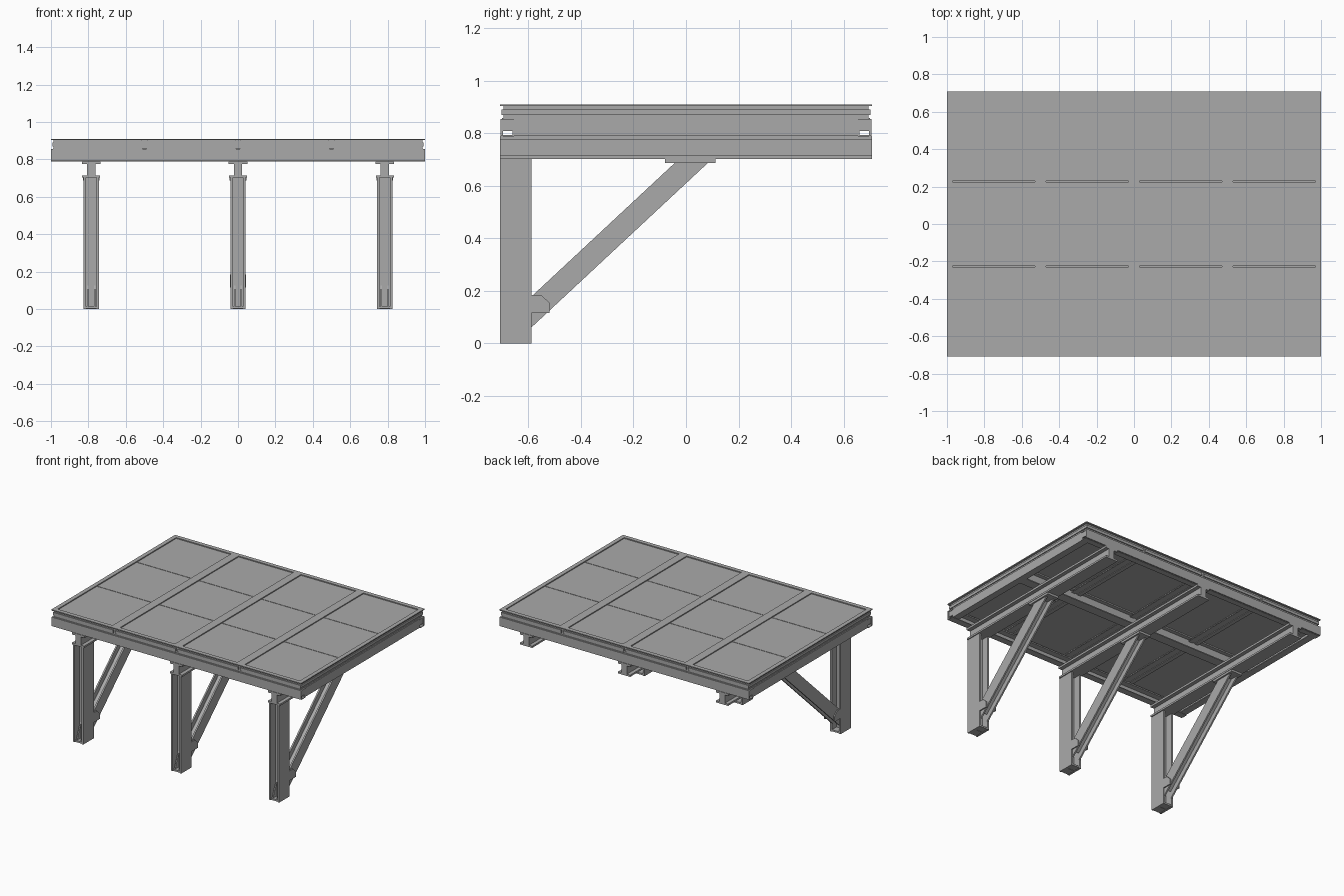
import bpy, bmesh, math
from mathutils import Vector

if "Cube" in bpy.data.objects:
    bpy.data.objects.remove(bpy.data.objects["Cube"])

steel = bpy.data.materials.new("steel_grey")
steel.diffuse_color = (0.4, 0.4, 0.4, 1)
steel.use_nodes = True
steel.node_tree.nodes["Principled BSDF"].inputs["Base Color"].default_value = steel.diffuse_color


def finish(name, bm):
    bmesh.ops.recalc_face_normals(bm, faces=bm.faces)
    me = bpy.data.meshes.new(name)
    bm.to_mesh(me)
    bm.free()
    me.materials.append(steel)
    ob = bpy.data.objects.new(name, me)
    bpy.context.collection.objects.link(ob)
    return ob


def prism(bm, pts, offset):
    """Close a polygon of 3D points into a solid along offset."""
    off = Vector(offset)
    a = [bm.verts.new(p) for p in pts]
    b = [bm.verts.new(Vector(p) + off) for p in pts]
    n = len(a)
    bm.faces.new(a)
    bm.faces.new(b[::-1])
    for i in range(n):
        j = (i + 1) % n
        bm.faces.new((a[i], b[i], b[j], a[j]))


def box(bm, x0, x1, y0, y1, z0, z1):
    prism(bm, [(x0, y0, z0), (x1, y0, z0), (x1, y1, z0), (x0, y1, z0)], (0, 0, z1 - z0))


def ring(bm, x0, x1, y0, y1, w, z0, z1):
    """Rectangular frame with mitred corners."""
    def loop(d):
        return [(x0 + d, y0 + d), (x1 - d, y0 + d), (x1 - d, y1 - d), (x0 + d, y1 - d)]
    o, i = loop(0), loop(w)
    v = [[bm.verts.new((*p, z)) for p in l] for l, z in ((o, z0), (o, z1), (i, z1), (i, z0))]
    for k in range(4):
        for c in range(4):
            m, d = (k + 1) % 4, (c + 1) % 4
            bm.faces.new((v[k][c], v[k][d], v[m][d], v[m][c]))


def h_profile(hw, hd, tf, tw):
    """H outline: flanges at +-hw in u, spanning +-hd in v, web across u."""
    a, t = hw - tf, tw / 2
    return [(-hw, -hd), (-a, -hd), (-a, -t), (a, -t), (a, -hd), (hw, -hd),
            (hw, hd), (a, hd), (a, t), (-a, t), (-a, hd), (-hw, hd)]


# Deck: four framed panels side by side, three tiles each
HY = 0.708
for n in range(4):
    x0 = -1 + 0.5 * n
    x1 = x0 + 0.5
    bm = bmesh.new()
    ring(bm, x0, x1, -HY, HY, 0.03, 0.903, 0.91)
    ring(bm, x0 + 0.014, x1 - 0.014, -HY + 0.013, HY - 0.013, 0.012, 0.855, 0.903)
    ring(bm, x0 + 0.008, x1 - 0.008, -HY + 0.006, HY - 0.006, 0.02, 0.87, 0.89)
    ring(bm, x0 + 0.010, x1 - 0.010, -HY + 0.008, HY - 0.008, 0.03, 0.853, 0.858)
    finish("panel_frame", bm)
    bm = bmesh.new()
    step = (2 * HY - 0.05) / 3
    for k in range(3):
        y0 = -HY + 0.025 + k * step
        box(bm, x0 + 0.025, x1 - 0.025, y0 + 0.002, y0 + step - 0.002, 0.88, 0.903)
    box(bm, x0 + 0.025, x1 - 0.025, -HY + 0.025, HY - 0.025, 0.874, 0.88)
    finish("deck_tiles", bm)

# Filler strips behind the panel joints
bm = bmesh.new()
for x in (-0.5, 0, 0.5):
    box(bm, x - 0.015, x + 0.015, -HY + 0.014, HY - 0.014, 0.857, 0.902)
finish("joint_filler", bm)

# Lower perimeter: front and back channels open inward
for s, name in ((-1, "front_channel"), (1, "back_channel")):
    bm = bmesh.new()
    for y0, y1, z0, z1 in ((0.697, 0.706, 0.79, 0.855), (0.655, 0.697, 0.846, 0.855),
                           (0.655, 0.697, 0.788, 0.793)):
        box(bm, -1, 1, min(s * y0, s * y1), max(s * y0, s * y1), z0, z1)
    finish(name, bm)

# Side channels, notched below at both ends
for s in (-1, 1):
    bm = bmesh.new()
    for x0, x1, y, z0, z1 in ((0.985, 0.995, 0.696, 0.808, 0.855), (0.985, 0.995, 0.66, 0.79, 0.808),
                              (0.945, 0.985, 0.66, 0.79, 0.797), (0.945, 0.985, 0.66, 0.846, 0.853)):
        box(bm, min(s * x0, s * x1), max(s * x0, s * x1), -y, y, z0, z1)
    finish("side_channel", bm)

# Middle cross beam under the deck
bm = bmesh.new()
box(bm, -0.985, 0.985, -0.035, 0.035, 0.79, 0.797)
box(bm, -0.985, 0.985, -0.006, 0.006, 0.797, 0.865)
box(bm, -0.985, 0.985, -0.035, 0.035, 0.865, 0.874)
finish("middle_cross_beam", bm)

# Three supports: cantilever beam, column, diagonal brace
for cx in (-0.785, 0, 0.785):
    bm = bmesh.new()
    box(bm, cx - 0.05, cx + 0.05, -HY, HY, 0.774, 0.789)
    box(bm, cx - 0.022, cx + 0.022, -HY, HY, 0.715, 0.774)
    box(bm, cx - 0.048, cx + 0.048, -HY, HY, 0.702, 0.715)
    finish("cantilever_beam", bm)

    bm = bmesh.new()
    prism(bm, [(cx + u, -0.648 + v, 0) for u, v in h_profile(0.041, 0.06, 0.013, 0.012)], (0, 0, 0.702))
    finish("column", bm)

    # Base plate and foot ribs inside the column recess
    bm = bmesh.new()
    box(bm, cx - 0.03, cx + 0.03, -0.706, -0.59, 0.002, 0.014)
    for sx in (-1, 1):
        prism(bm, [(cx + sx * 0.018 - 0.004, y, z) for y, z in
                   ((-0.7, 0.014), (-0.652, 0.014), (-0.652, 0.13))], (0.008, 0, 0))
    finish("column_foot", bm)

    # Brace, trimmed flush with the column and the top plate
    bm = bmesh.new()
    ang = math.atan(0.932)
    d = Vector((0, math.cos(ang), math.sin(ang)))
    nrm = Vector((0, -d.z, d.y))
    start = Vector((cx, -0.588, 0.12)) - d * 0.15
    prism(bm, [start + Vector((u, 0, 0)) + nrm * v
               for u, v in h_profile(0.034, 0.043, 0.011, 0.011)], d * 1.2)
    for co, no in (((0, -0.59, 0), (0, -1, 0)), ((0, 0, 0.688), (0, 0, 1))):
        cut = bmesh.ops.bisect_plane(bm, geom=bm.verts[:] + bm.edges[:] + bm.faces[:],
                                     plane_co=co, plane_no=no, clear_outer=True)
        edges = [e for e in cut["geom_cut"] if isinstance(e, bmesh.types.BMEdge)]
        bmesh.ops.holes_fill(bm, edges=edges, sides=0)
    finish("diagonal_brace", bm)

    bm = bmesh.new()
    box(bm, cx - 0.045, cx + 0.045, -0.08, 0.112, 0.687, 0.702)
    finish("brace_top_plate", bm)

    # Chamfered gussets on both flanks of the brace foot
    bm = bmesh.new()
    for sx in (-1, 1):
        prism(bm, [(cx + sx * 0.038 - 0.004, y, z) for y, z in
                   ((-0.59, 0.115), (-0.52, 0.115), (-0.52, 0.155), (-0.552, 0.185), (-0.59, 0.185))],
              (0.008, 0, 0))
    finish("brace_gusset", bm)
